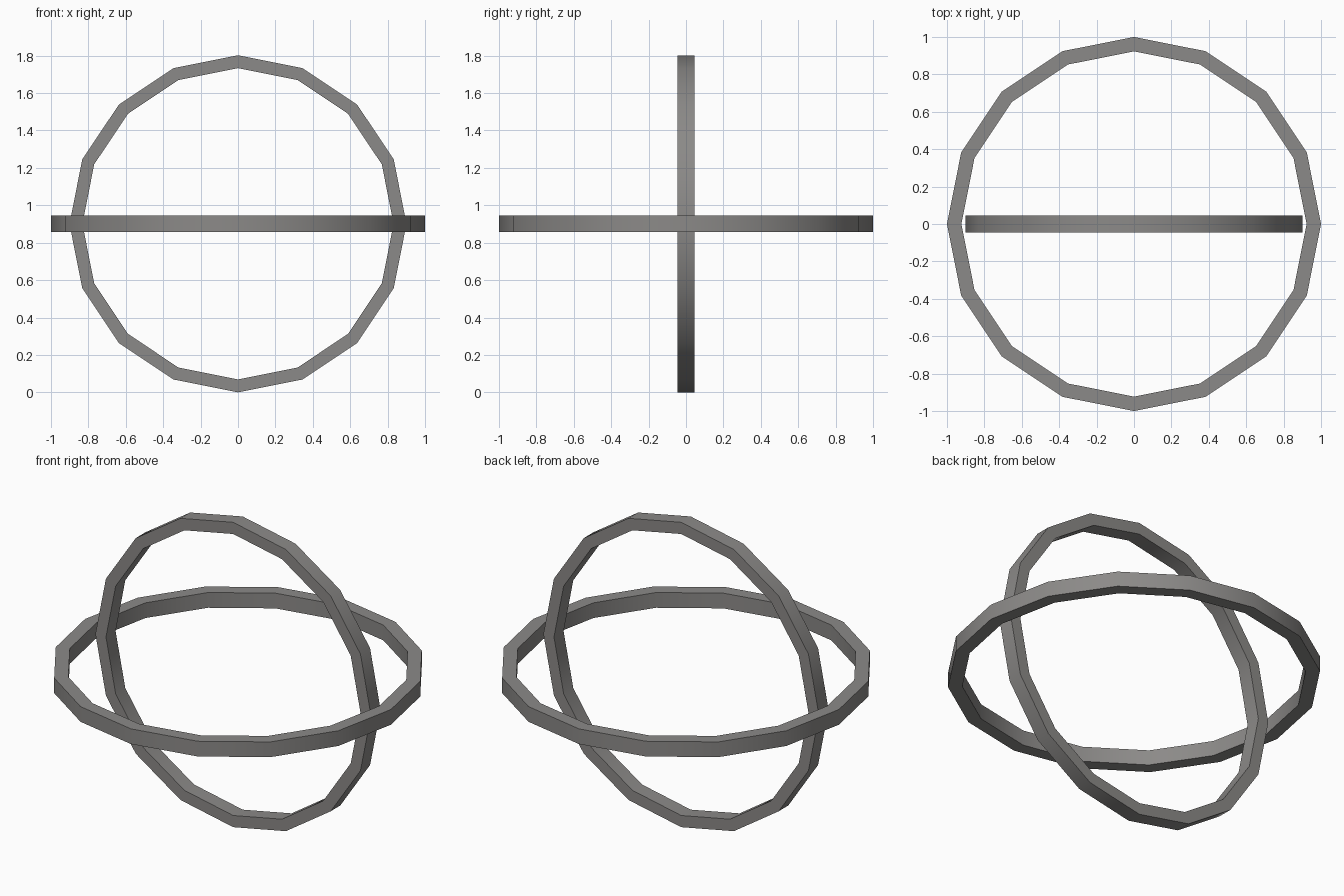
import bpy, bmesh, math
from mathutils import Matrix

if "Cube" in bpy.data.objects:
    bpy.data.objects.remove(bpy.data.objects["Cube"])

SIDES = 16
CENTRE_Z = 0.901

grey = bpy.data.materials.new("warm_grey")
grey.diffuse_color = (0.26, 0.253, 0.246, 1)
grey.use_nodes = True
grey.node_tree.nodes["Principled BSDF"].inputs["Base Color"].default_value = grey.diffuse_color


def ring(name, outer, inner, width, rotation):
    """Flat-banded 16-sided hoop with a rectangular cross-section."""
    bm = bmesh.new()
    h = width / 2
    section = [(outer, -h), (outer, h), (inner, h), (inner, -h)]
    loops = []
    for i in range(SIDES):
        a = 2 * math.pi * i / SIDES
        loops.append([bm.verts.new((r * math.cos(a), r * math.sin(a), z)) for r, z in section])
    for i in range(SIDES):
        p, q = loops[i], loops[(i + 1) % SIDES]
        for j in range(4):
            k = (j + 1) % 4
            bm.faces.new((p[j], q[j], q[k], p[k]))
    bmesh.ops.transform(bm, matrix=Matrix.Translation((0, 0, CENTRE_Z)) @ rotation, verts=bm.verts)
    bmesh.ops.recalc_face_normals(bm, faces=bm.faces)
    mesh = bpy.data.meshes.new(name)
    bm.to_mesh(mesh)
    bm.free()
    mesh.materials.append(grey)
    obj = bpy.data.objects.new(name, mesh)
    bpy.context.collection.objects.link(obj)
    # smooth around the hoop, sharp at the rims
    bpy.ops.object.select_all(action='DESELECT')
    obj.select_set(True)
    bpy.context.view_layer.objects.active = obj
    bpy.ops.object.shade_smooth_by_angle(angle=math.radians(30))


# Larger level hoop, smaller upright hoop inside it
ring("horizontal_ring", 1.0, 0.923, 0.09, Matrix.Identity(4))
ring("vertical_ring", 0.901, 0.832, 0.09, Matrix.Rotation(math.pi / 2, 4, 'X'))
